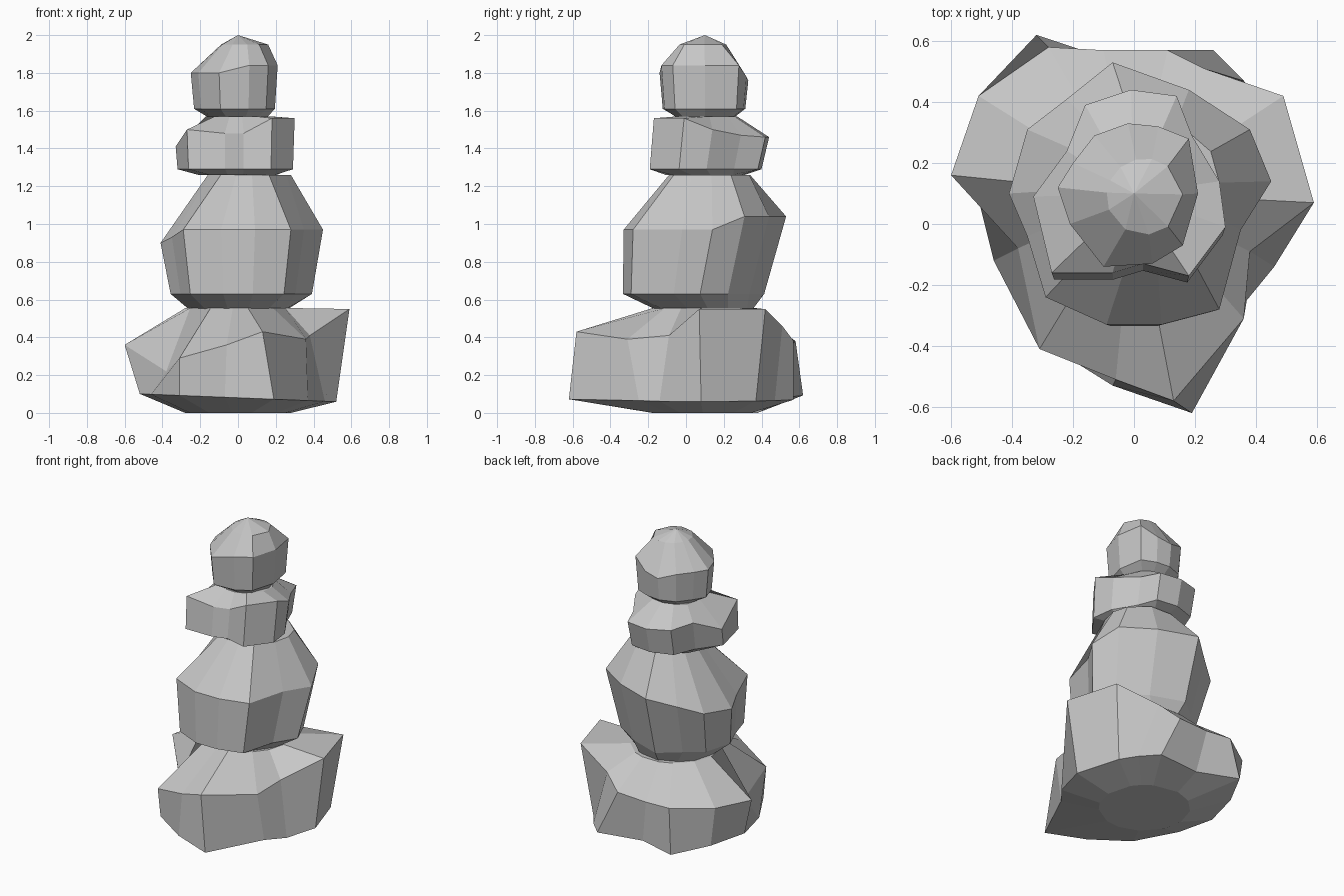
import bpy
import bmesh
from math import atan2, cos, sin
from mathutils import Vector

default_cube = bpy.data.objects.get("Cube")
if default_cube:
    bpy.data.objects.remove(default_cube, do_unlink=True)

# One stone colour
stone = bpy.data.materials.new("stone grey")
stone.use_nodes = True
colour = (0.57, 0.57, 0.57, 1)
stone.diffuse_color = colour
stone.node_tree.nodes["Principled BSDF"].inputs["Base Color"].default_value = colour

# All stones are stacked about this axis
AXIS = Vector((0, 0.1, 0))


def disc_ring(outline, radius, height, centre=AXIS):
    """Round ring with one point at the bearing of each outline point."""
    ring = []
    for point in outline:
        bearing = atan2(point[1] - centre[1], point[0] - centre[0])
        ring.append((centre[0] + radius * cos(bearing),
                     centre[1] + radius * sin(bearing), height))
    return ring


def tapered_ring(outline, scale, height, shift=0):
    """Scaled copy of an outline, flattened to one height."""
    return [(x * scale, AXIS.y + (y - AXIS.y) * scale + shift, height)
            for x, y, z in outline]


def build_rock(name, rings, apex=None):
    """Bridge stacked rings into a closed, flat-faced boulder."""
    mesh = bpy.data.meshes.new(name)
    bm = bmesh.new()
    loops = [[bm.verts.new(point) for point in ring] for ring in rings]
    count = len(loops[0])
    for low, high in zip(loops, loops[1:]):
        for i in range(count):
            j = (i + 1) % count
            bm.faces.new((low[i], low[j], high[j], high[i]))
    bm.faces.new(list(reversed(loops[0])))
    if apex is None:
        bm.faces.new(loops[-1])
    else:
        tip = bm.verts.new(apex)
        for i in range(count):
            bm.faces.new((loops[-1][i], loops[-1][(i + 1) % count], tip))
    bmesh.ops.recalc_face_normals(bm, faces=bm.faces[:])
    bm.to_mesh(mesh)
    bm.free()
    mesh.materials.append(stone)
    rock = bpy.data.objects.new(name, mesh)
    bpy.context.collection.objects.link(rock)
    return rock


# Base boulder: jagged shoulder over a wider, slightly tilted foot
shoulder = [
    (.59, .07, .55), (.49, .42, .55), (.23, .51, .46), (.11, .57, .38),
    (-.10, .57, .37), (-.28, .58, .38), (-.51, .42, .38), (-.60, .16, .36),
    (-.38, -.08, .22), (-.31, -.41, .29), (-.06, -.51, .36), (.13, -.58, .43),
    (.36, -.31, .39), (.38, -.09, .41)]
foot = [
    (.52, .08), (.43, .37), (.36, .47), (.26, .57), (-.05, .53), (-.32, .62),
    (-.45, .38), (-.52, .12), (-.46, -.12), (-.31, -.38), (-.07, -.53),
    (.19, -.62), (.37, -.25), (.46, -.14)]
foot = [(x, y, .08 - .04 * x) for x, y in foot]
build_rock("base_boulder", [
    disc_ring(foot, .28, 0),
    foot,
    shoulder,
    disc_ring(shoulder, .28, .555)])

# Large middle boulder
belly = [
    (.45, .14, .97), (.38, .31, 1.04), (.18, .44, 1.04), (-.07, .53, 1.04),
    (-.22, .41, .98), (-.35, .31, .93), (-.41, .10, .90), (-.35, -.04, .93),
    (-.29, -.24, .97), (-.09, -.33, .97), (.09, -.33, .97), (.28, -.28, .97),
    (.35, -.02, .97)]
build_rock("middle_boulder", [
    disc_ring(belly, .25, .54),
    tapered_ring(belly, .87, .63, -.06),
    belly,
    disc_ring(belly, .22, 1.26, Vector((.06, .13, 0)))])

# Flat slab stone
slab = [
    (.30, -.01, 1.56), (.28, .14, 1.50), (.19, .29, 1.47), (.14, .42, 1.46),
    (-.01, .44, 1.46), (-.16, .39, 1.47), (-.22, .24, 1.48), (-.33, .09, 1.41),
    (-.27, -.16, 1.50), (-.07, -.16, 1.48), (.03, -.13, 1.48), (.18, -.17, 1.56)]
build_rock("slab_stone", [
    disc_ring(slab, .21, 1.26),
    tapered_ring(slab, .97, 1.29, -.03),
    slab,
    disc_ring(slab, .17, 1.57)])

# Small domed stone on top, its crown leaning to one side
brow = [
    (.21, .10, 1.84), (.18, .28, 1.84), (.08, .32, 1.78), (-.02, .33, 1.76),
    (-.13, .29, 1.80), (-.20, .20, 1.80), (-.25, .12, 1.80), (-.21, 0, 1.80),
    (-.10, -.14, 1.80), (.06, -.13, 1.84), (.16, -.07, 1.84)]
build_rock("top_stone", [
    disc_ring(brow, .15, 1.56),
    tapered_ring(brow, .93, 1.61),
    brow,
    disc_ring(brow, .125, 1.95, Vector((.035, .09, 0)))],
    apex=(0, AXIS.y, 2))
